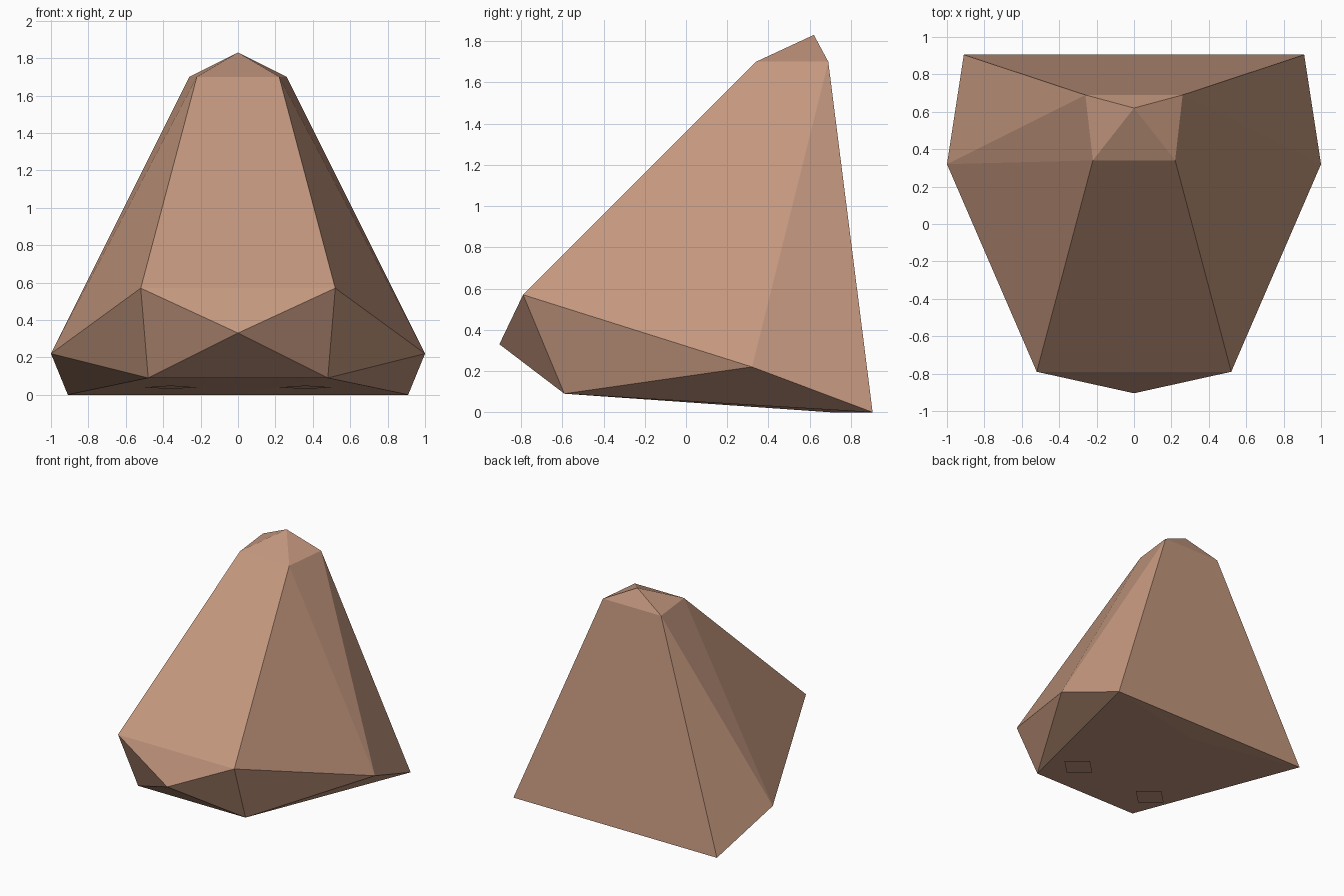
import bpy
import bmesh
from mathutils import Matrix

cube = bpy.data.objects.get("Cube")
if cube:
    bpy.data.objects.remove(cube, do_unlink=True)

# One clay-brown material
clay = bpy.data.materials.new("clay_brown")
clay.use_nodes = True
colour = (0.55, 0.31, 0.21, 1)
clay.diffuse_color = colour
bsdf = next(n for n in clay.node_tree.nodes if n.type == 'BSDF_PRINCIPLED')
bsdf.inputs["Base Color"].default_value = colour
bsdf.inputs["Roughness"].default_value = 0.8


def finish(name, bm):
    mesh = bpy.data.meshes.new(name)
    bm.to_mesh(mesh)
    bm.free()
    mesh.materials.append(clay)
    obj = bpy.data.objects.new(name, mesh)
    bpy.context.collection.objects.link(obj)
    return obj


# Faceted body: paired corners are mirrored, the others lie on the midline
pairs = {
    "crown_front": (0.22, 0.34, 1.70),
    "crown_back": (0.26, 0.69, 1.70),
    "brow": (0.52, -0.79, 0.57),
    "cheek": (1.00, 0.32, 0.22),
    "chin": (0.48, -0.59, 0.09),
    "heel": (0.91, 0.905, 0.0),
}
midline = {
    "peak": (0, 0.62, 1.83),
    "nose": (0, -0.905, 0.33),
    "sole": (0, 0.70, 0),
}
# Facets found on both sides
side_facets = [
    ("peak", "crown_front", "crown_back"),
    ("crown_front", "brow", "cheek"),
    ("crown_front", "cheek", "crown_back"),
    ("crown_back", "cheek", "heel"),
    ("brow", "chin", "cheek"),
    ("cheek", "chin", "heel"),
    ("nose", "chin", "brow"),
    ("sole", "heel", "chin"),
]
# Facets that cross the midline: between two pairs, or a pair and a midpoint
cross_facets = [
    ("crown_front", "peak"),
    ("crown_back", "peak"),
    ("crown_front", "brow"),
    ("crown_back", "heel"),
    ("brow", "nose"),
    ("chin", "nose"),
    ("chin", "sole"),
    ("heel", "sole"),
]

bm = bmesh.new()
corner = {}
for name, co in midline.items():
    corner[name, 1] = corner[name, -1] = bm.verts.new(co)
for name, (x, y, z) in pairs.items():
    for side in (1, -1):
        corner[name, side] = bm.verts.new((side * x, y, z))
for side in (1, -1):
    for facet in side_facets:
        bm.faces.new([corner[name, side] for name in facet])
for a, b in cross_facets:
    ring = [corner[a, 1], corner[a, -1], corner[b, -1]]
    if b in pairs:
        ring.append(corner[b, 1])
    bm.faces.new(ring)
bmesh.ops.recalc_face_normals(bm, faces=bm.faces[:])
finish("faceted_body", bm)

# Small diamond pads just beneath the sloping underside, facing down
for label, side in (("left", 1), ("right", -1)):
    bm = bmesh.new()
    bmesh.ops.create_circle(bm, cap_ends=True, segments=4, radius=0.14)
    bmesh.ops.reverse_faces(bm, faces=[f for f in bm.faces if f.normal.z > 0])
    pad = finish(label + "_foot_pad", bm)
    pad.matrix_world = (Matrix.Translation((side * 0.36, -0.24, 0.04))
                        @ Matrix.Rotation(-0.07, 4, 'X'))
